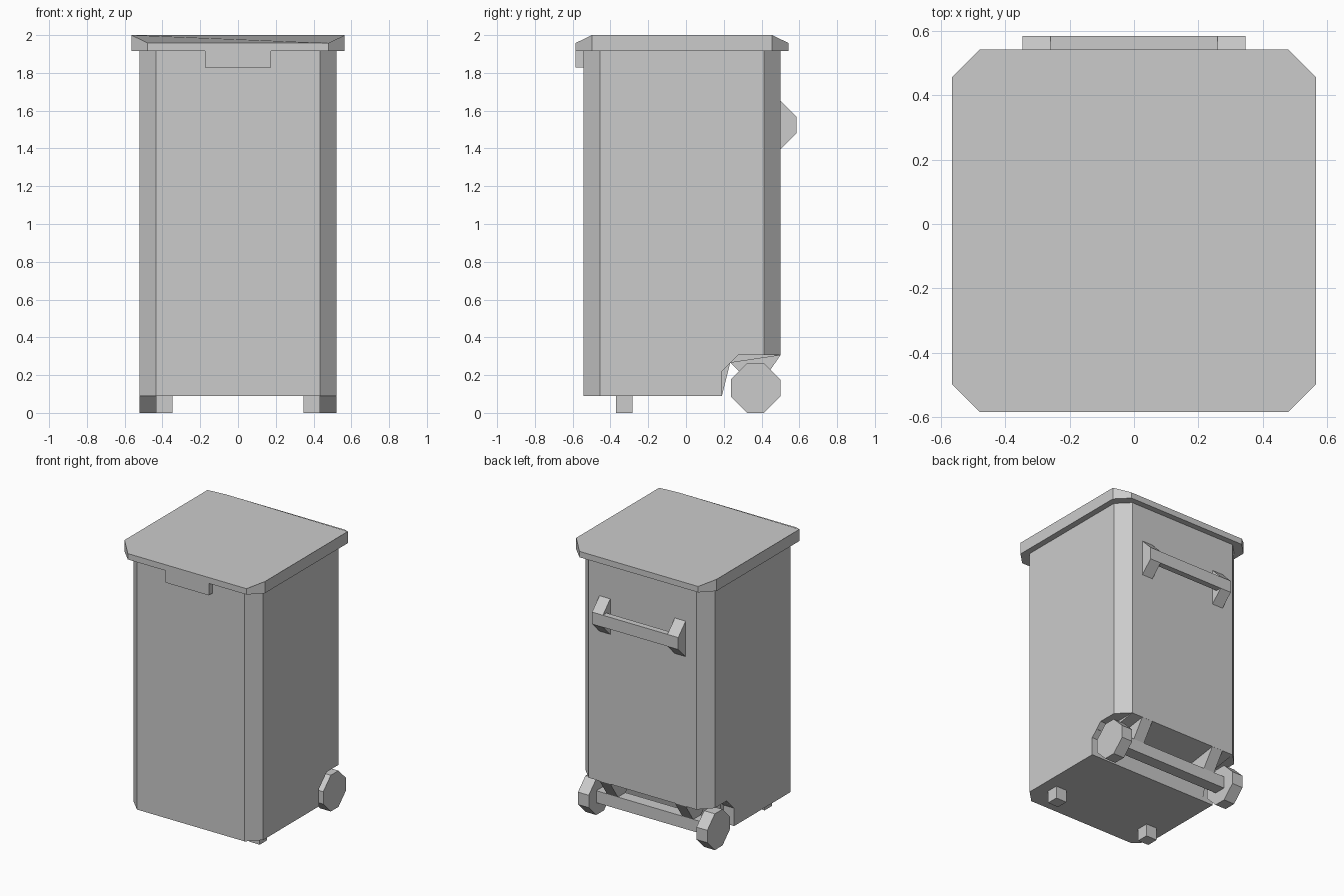
import bpy, bmesh
from mathutils import Vector

if "Cube" in bpy.data.objects:
    bpy.data.objects.remove(bpy.data.objects["Cube"])

def prism(name, pts, axis, a, b):
    """Extrude a 2D outline: axis 'x' takes (y, z) points, axis 'z' takes (x, y) points."""
    bm = bmesh.new()
    at = (lambda p: (a, *p)) if axis == 'x' else (lambda p: (*p, a))
    f = bm.faces.new([bm.verts.new(at(p)) for p in pts])
    ext = bmesh.ops.extrude_face_region(bm, geom=[f])['geom']
    d = Vector((b - a, 0, 0)) if axis == 'x' else Vector((0, 0, b - a))
    bmesh.ops.translate(bm, vec=d, verts=[g for g in ext if isinstance(g, bmesh.types.BMVert)])
    bmesh.ops.recalc_face_normals(bm, faces=bm.faces)
    me = bpy.data.meshes.new(name)
    bm.to_mesh(me)
    bm.free()
    ob = bpy.data.objects.new(name, me)
    bpy.context.collection.objects.link(ob)
    return ob

def octagon(x0, x1, y0, y1, c):
    return [(x0 + c, y0), (x1 - c, y0), (x1, y0 + c), (x1, y1 - c),
            (x1 - c, y1), (x0 + c, y1), (x0, y1 - c), (x0, y0 + c)]

def rect(y0, y1, z0, z1):
    return [(y0, z0), (y1, z0), (y1, z1), (y0, z1)]

def pair(name, pts, a, b):
    """Left and right copies of a side profile."""
    return [prism("right_" + name, pts, 'x', a, b),
            prism("left_" + name, pts, 'x', -a, -b)]

U = 0.087

# Body with chamfered corners
body = prism("body", octagon(-0.521, 0.521, -0.543, 0.5, U), 'z', 0.09, 1.92)

# Cut away the lower back edge, deeper at the wheel wells
cutters = [prism("back_cutter", [(0.19, 0.09), (0.165, 0.0), (0.7, 0.0), (0.7, 0.335),
                                 (0.5, 0.305), (0.234, 0.265)], 'x', -0.7, 0.7)]
cutters += pair("well_cutter", [(0.19, 0.0), (0.7, 0.0), (0.7, 0.306), (0.277, 0.306),
                                (0.19, 0.22)], 0.434, 0.8)
for c in cutters:
    m = body.modifiers.new("cut", 'BOOLEAN')
    m.operation = 'DIFFERENCE'
    m.solver = 'EXACT'
    m.object = c
    bpy.context.view_layer.objects.active = body
    bpy.ops.object.modifier_apply(modifier=m.name)
    bpy.data.objects.remove(c)

# Lid: front and back top edges slope down
lid = prism("lid", octagon(-0.565, 0.565, -0.585, 0.543, U), 'z', 1.915, 2.0)
for v in lid.data.vertices:
    if v.co.z > 1.95 and (v.co.y < -0.55 or v.co.y > 0.5):
        v.co.z = 1.958
prism("lid_front_lip", rect(-0.585, -0.541, 1.828, 1.916), 'x', -0.174, 0.174)

# Rear handle
pair("handle_bracket", [(0.499, 1.395), (0.585, 1.48), (0.585, 1.567), (0.499, 1.655)], 0.26, 0.347)
prism("handle_bar", rect(0.542, 0.585, 1.48, 1.567), 'x', -0.261, 0.261)

# Front feet
pair("front_foot", rect(-0.37, -0.284, 0.0, 0.091), 0.347, 0.434)

# Wheels, axle and axle struts
pair("wheel", octagon(0.237, 0.499, 0.0, 0.264, U), 0.434, 0.521)
prism("axle", rect(0.325, 0.412, 0.09, 0.177), 'x', -0.435, 0.435)
pair("axle_strut", [(0.234, 0.266), (0.325, 0.176), (0.412, 0.176), (0.5, 0.306)], 0.26, 0.347)
